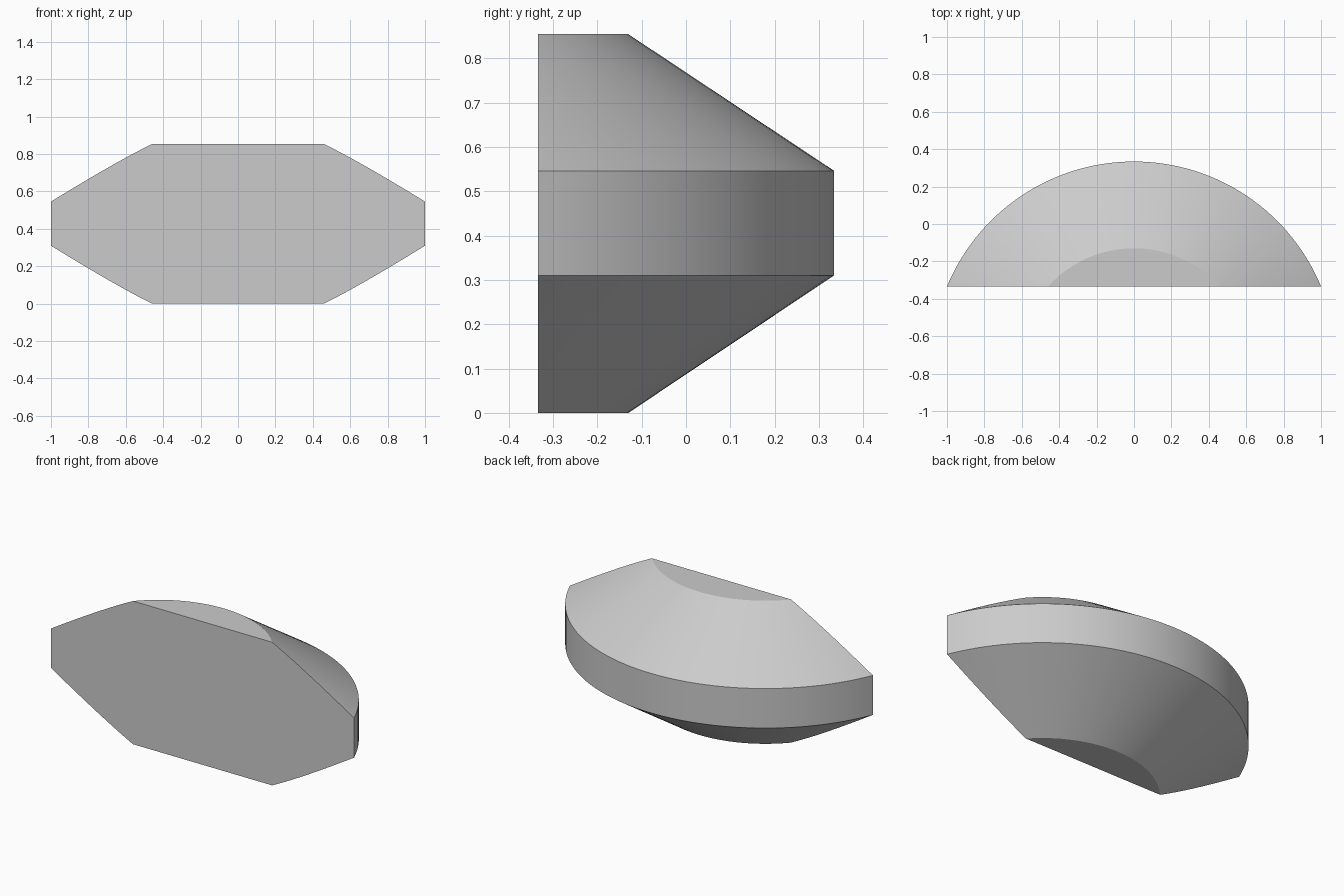
import bpy
import bmesh
from math import radians, pi
from mathutils import Matrix, Vector

cube = bpy.data.objects.get("Cube")
if cube:
    bpy.data.objects.remove(cube, do_unlink=True)

AXIS_Y = -0.7485    # centre of the round body
CUT_Y = -0.334      # flat front plane
SEGMENTS = 160
PROFILE = [(0.6185, 0.0), (1.0825, 0.31), (1.0825, 0.546), (0.6185, 0.854)]  # radius, height

# Light grey material
grey = bpy.data.materials.new("light_grey")
grey.use_nodes = True
colour = (0.6, 0.6, 0.6, 1.0)
grey.diffuse_color = colour
grey.node_tree.nodes["Principled BSDF"].inputs["Base Color"].default_value = colour

# Round double-bevelled body, turned from its profile
bm = bmesh.new()
points = [(0.0, PROFILE[0][1])] + PROFILE + [(0.0, PROFILE[-1][1])]
verts = [bm.verts.new((0, r, z)) for r, z in points]
edges = [bm.edges.new(pair) for pair in zip(verts, verts[1:])]
bmesh.ops.spin(bm, geom=verts + edges, cent=(0, 0, 0), axis=(0, 0, 1),
               angle=2 * pi, steps=SEGMENTS, use_merge=True)
bmesh.ops.remove_doubles(bm, verts=bm.verts, dist=1e-5)
bmesh.ops.transform(bm, matrix=Matrix.Translation((0, AXIS_Y, 0)), verts=bm.verts)

# Slice off the front and cap it with a flat face
cut = bmesh.ops.bisect_plane(bm, geom=bm.verts[:] + bm.edges[:] + bm.faces[:],
                             plane_co=Vector((0, CUT_Y, 0)), plane_no=Vector((0, -1, 0)),
                             clear_outer=True)
rim = [e for e in cut["geom_cut"] if isinstance(e, bmesh.types.BMEdge)]
bmesh.ops.contextual_create(bm, geom=rim)

# Merge the flat bottom and top into single faces
for height in (PROFILE[0][1], PROFILE[-1][1]):
    level = [f for f in bm.faces if all(abs(v.co.z - height) < 1e-4 for v in f.verts)]
    bmesh.ops.dissolve_faces(bm, faces=level)
bmesh.ops.recalc_face_normals(bm, faces=bm.faces)

mesh = bpy.data.meshes.new("half_round_body")
bm.to_mesh(mesh)
bm.free()
mesh.materials.append(grey)
body = bpy.data.objects.new("half_round_body", mesh)
bpy.context.collection.objects.link(body)

# Smooth curved sides, crisp rims
bpy.ops.object.select_all(action='DESELECT')
body.select_set(True)
bpy.context.view_layer.objects.active = body
bpy.ops.object.shade_smooth_by_angle(angle=radians(25))
